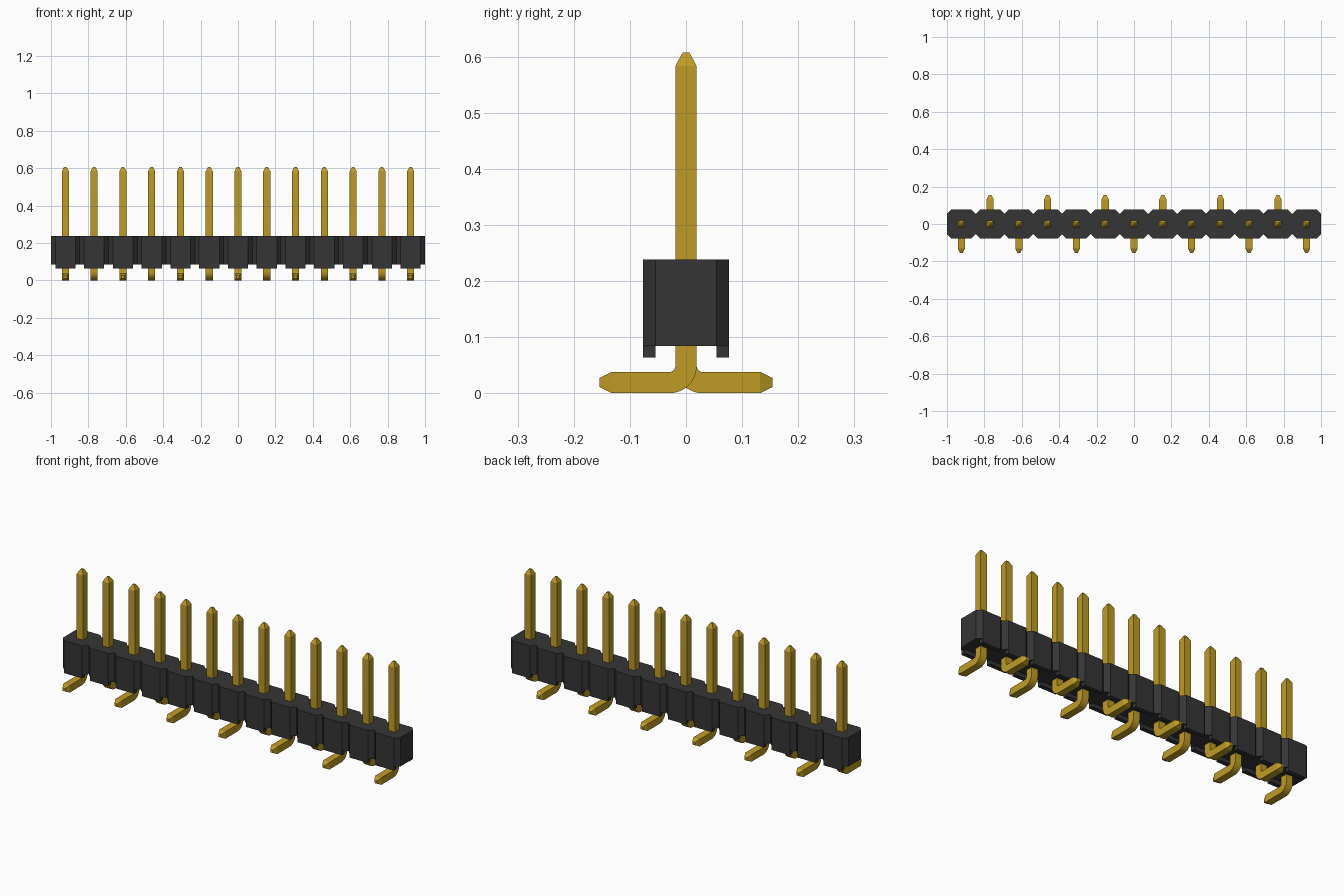
import bpy, bmesh
from math import sin, cos, pi
from mathutils import Vector

cube = bpy.data.objects.get("Cube")
if cube:
    bpy.data.objects.remove(cube, do_unlink=True)

COUNT = 13
PITCH = 2 / COUNT
HALF = 0.019        # half thickness of a pin
DEPTH = 0.077       # half depth of the housing
CHAMFER = 0.023
BASE, TOP = 0.084, 0.238


def material(name, color):
    m = bpy.data.materials.new(name)
    m.use_nodes = True
    m.diffuse_color = (*color, 1)
    m.node_tree.nodes["Principled BSDF"].inputs["Base Color"].default_value = (*color, 1)
    return m


gold = material("gold metal", (0.52, 0.33, 0.017))
black = material("black plastic", (0.036, 0.036, 0.036))


def finish(name, bm, mat):
    bmesh.ops.recalc_face_normals(bm, faces=bm.faces)
    mesh = bpy.data.meshes.new(name)
    bm.to_mesh(mesh)
    bm.free()
    mesh.materials.append(mat)
    obj = bpy.data.objects.new(name, mesh)
    bpy.context.collection.objects.link(obj)
    return obj


def prism(bm, outline, z0, z1):
    face = bm.faces.new([bm.verts.new((x, y, z0)) for x, y in outline])
    ext = bmesh.ops.extrude_face_region(bm, geom=[face])["geom"]
    verts = [v for v in ext if isinstance(v, bmesh.types.BMVert)]
    bmesh.ops.translate(bm, verts=verts, vec=(0, 0, z1 - z0))


# Housing: a row of chamfered blocks joined at narrow waists
front = []
for i in range(COUNT):
    left = -1 + i * PITCH
    front += [(left, CHAMFER - DEPTH), (left + CHAMFER, -DEPTH),
              (left + PITCH - CHAMFER, -DEPTH)]
front.append((1, CHAMFER - DEPTH))
bm = bmesh.new()
prism(bm, front + [(x, -y) for x, y in reversed(front)], BASE, TOP)
finish("housing", bm, black)

# Standoff feet under both long edges of every block
bm = bmesh.new()
w = PITCH / 2 - CHAMFER
for i in range(COUNT):
    x = (i - COUNT // 2) * PITCH
    for s in (-1, 1):
        prism(bm, [(x - w, s * DEPTH), (x + w, s * DEPTH),
                   (x + w, s * (DEPTH - CHAMFER)), (x - w, s * (DEPTH - CHAMFER))],
              0.064, BASE)
finish("standoff_feet", bm, black)


# Pin: square section swept down, round the bend and out to the solder tail
def pin(name, x, side):
    radius, steps = 0.029, 8
    stations = [(0, 0.607, 0, 0.006), (0, 0.583, 0, HALF)]
    for k in range(steps + 1):
        a = pi / 2 * k / steps
        stations.append((radius * (1 - cos(a)), HALF + radius * (1 - sin(a)), a, HALF))
    stations += [(0.132, HALF, pi / 2, HALF), (0.154, HALF, pi / 2, 0.008)]
    bm = bmesh.new()
    rings = []
    for y, z, a, h in stations:
        normal = Vector((0, side * cos(a), sin(a)))
        centre = Vector((x, side * y, z))
        rings.append([bm.verts.new(centre + Vector((u * h, 0, 0)) + normal * v * h)
                      for u, v in ((-1, -1), (1, -1), (1, 1), (-1, 1))])
    for a, b in zip(rings, rings[1:]):
        for k in range(4):
            n = (k + 1) % 4
            f = bm.faces.new((a[k], a[n], b[n], b[k]))
            f.smooth = k in (0, 2) and a in rings[2:-3]
    bm.faces.new(rings[0])
    bm.faces.new(rings[-1])
    obj = finish(name, bm, gold)
    bpy.ops.object.select_all(action="DESELECT")
    obj.select_set(True)
    bpy.context.view_layer.objects.active = obj
    bpy.ops.object.shade_smooth_by_angle(angle=pi / 9)


# Tails alternate between the front and the back
for i in range(COUNT):
    pin(f"pin_{i + 1}", (i - COUNT // 2) * PITCH, 1 if i % 2 else -1)
